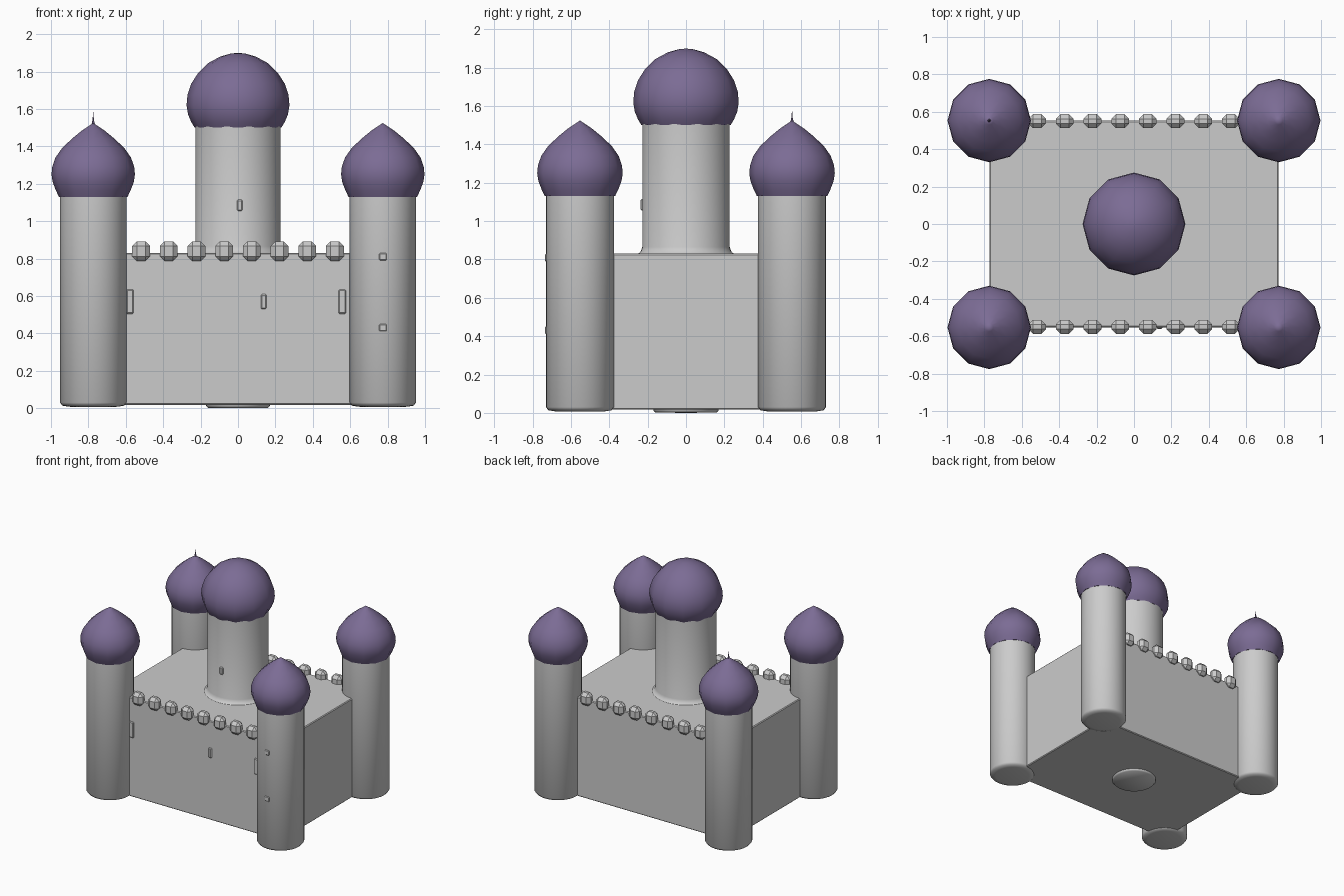
import bpy, bmesh, math
from mathutils import Matrix

if "Cube" in bpy.data.objects:
    bpy.data.objects.remove(bpy.data.objects["Cube"])

purple = bpy.data.materials.new("purple_roof")
purple.diffuse_color = (0.20, 0.15, 0.30, 1)
purple.use_nodes = True
purple.node_tree.nodes["Principled BSDF"].inputs["Base Color"].default_value = purple.diffuse_color


def finish(name, bm, mat=None, smooth=None):
    bmesh.ops.recalc_face_normals(bm, faces=bm.faces)
    me = bpy.data.meshes.new(name)
    bm.to_mesh(me)
    bm.free()
    ob = bpy.data.objects.new(name, me)
    bpy.context.collection.objects.link(ob)
    if mat:
        me.materials.append(mat)
    if smooth:
        bpy.ops.object.select_all(action='DESELECT')
        ob.select_set(True)
        bpy.context.view_layer.objects.active = ob
        bpy.ops.object.shade_smooth_by_angle(angle=math.radians(smooth))
    return ob


def lathe(name, profile, x, y, sides, mat=None):
    """Revolve (radius, z) points about a vertical axis at x, y."""
    bm = bmesh.new()
    rings = []
    for r, z in profile:
        if r == 0:
            rings.append([bm.verts.new((x, y, z))] * sides)
        else:
            rings.append([bm.verts.new((x + r * math.cos(2 * math.pi * i / sides),
                                        y + r * math.sin(2 * math.pi * i / sides), z))
                          for i in range(sides)])
    for a, b in zip(rings, rings[1:]):
        for i in range(sides):
            j = (i + 1) % sides
            bm.faces.new(list(dict.fromkeys((a[i], a[j], b[j], b[i]))))
    return finish(name, bm, mat, 50)


def block(name, loc, size, bevel=0.0):
    bm = bmesh.new()
    bmesh.ops.create_cube(bm, size=1, matrix=Matrix.Translation(loc) @ Matrix.Diagonal((*size, 1)))
    if bevel:
        bmesh.ops.bevel(bm, geom=bm.edges[:], offset=bevel, segments=1, affect='EDGES')
    return finish(name, bm, smooth=30)


# Main walled block
block("castle_body", (0, 0, 0.424), (1.545, 1.105, 0.812), 0.006)

# Corner towers with onion roofs
tower = [(0, 0.006), (0.13, 0.008), (0.165, 0.014), (0.177, 0.03), (0.177, 1.14), (0, 1.14)]
onion = [(0, 1.13), (0.183, 1.13), (0.2, 1.165), (0.217, 1.21), (0.223, 1.25), (0.219, 1.29),
         (0.202, 1.34), (0.167, 1.39), (0.115, 1.44), (0.06, 1.485), (0.022, 1.51), (0, 1.525)]
for sx, side in ((-1, "left"), (1, "right")):
    for sy, end in ((-1, "front"), (1, "back")):
        x, y = sx * 0.774, sy * 0.553
        lathe(f"tower_{end}_{side}", tower, x, y, 32)
        lathe(f"tower_roof_{end}_{side}", onion, x, y, 12, purple)
lathe("roof_spike", [(0.01, 1.515), (0.004, 1.54), (0, 1.585)], -0.774, 0.553, 6, purple)

# Central keep with a flared foot and a domed roof
lathe("keep", [(0, 0), (0.16, 0.002), (0.17, 0.012), (0.17, 0.82), (0.255, 0.828), (0.238, 0.838),
               (0.228, 0.865), (0.228, 1.51), (0, 1.51)], 0, 0, 40)
lathe("keep_dome", [(0, 1.5), (0.232, 1.5), (0.25, 1.53), (0.267, 1.57), (0.275, 1.62), (0.27, 1.675),
                    (0.25, 1.735), (0.215, 1.79), (0.16, 1.845), (0.095, 1.88), (0.04, 1.896),
                    (0, 1.9)], 0, 0, 12, purple)

# Battlements along the front and back walls
for sy, end in ((-1, "front"), (1, "back")):
    for i in range(8):
        block(f"merlon_{end}_{i + 1}", (-0.518 + i * 0.148, sy * 0.55, 0.84),
              (0.095, 0.075, 0.105), 0.025)

# Worn window stones on the front wall, keep and front right tower
for i, (x, w, h) in enumerate(((-0.578, 0.04, 0.13), (0.137, 0.03, 0.08), (0.557, 0.04, 0.13))):
    block(f"wall_window_{i + 1}", (x, -0.553, 0.57), (w, 0.018, h), 0.006)
block("keep_window", (0.01, -0.226, 1.085), (0.03, 0.02, 0.06), 0.006)
for i, z in enumerate((0.43, 0.81)):
    block(f"tower_window_{i + 1}", (0.775, -0.729, z), (0.04, 0.014, 0.04), 0.005)
